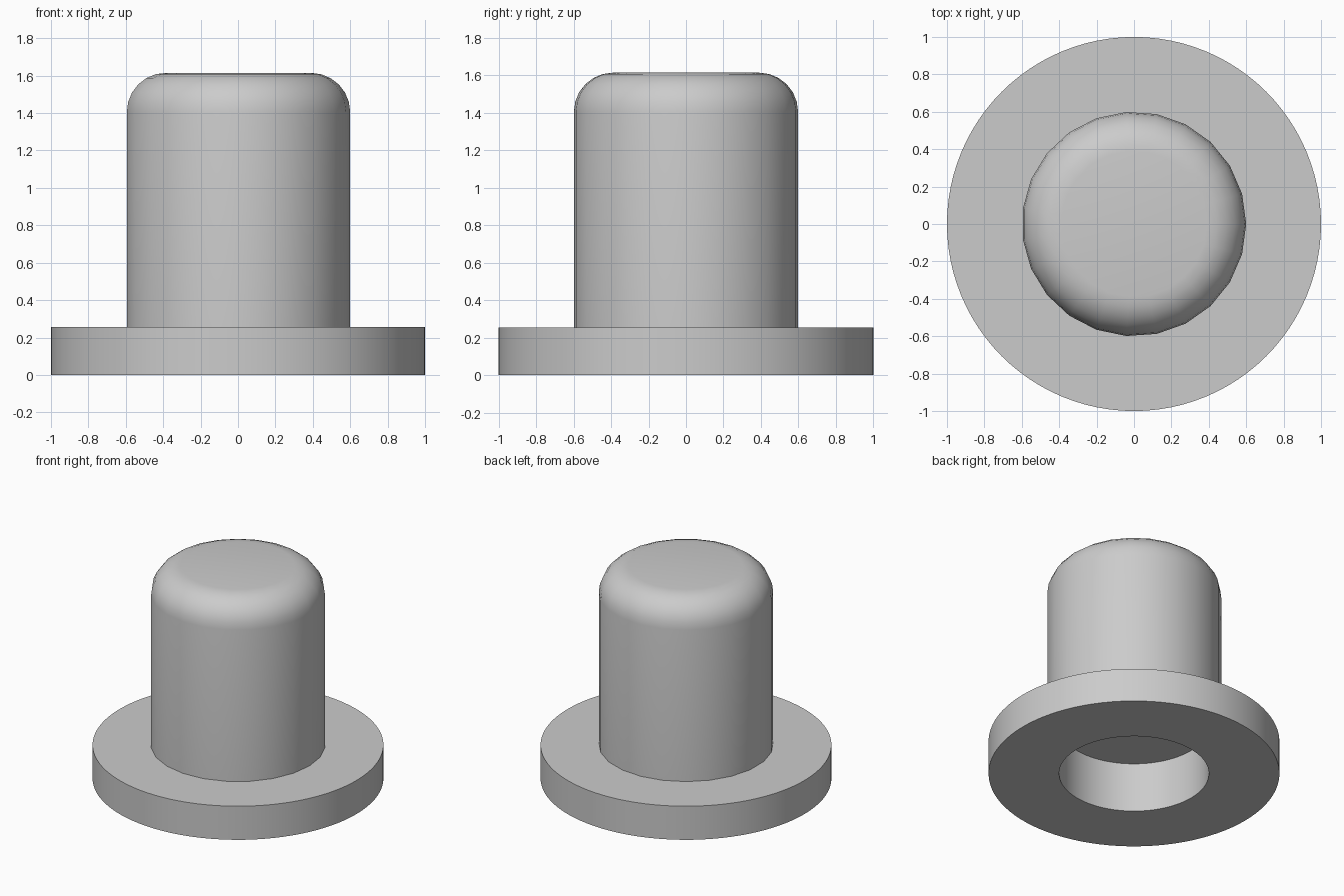
import bpy
import bmesh
from math import sin, cos, pi, radians

default_cube = bpy.data.objects.get("Cube")
if default_cube:
    bpy.data.objects.remove(default_cube, do_unlink=True)

# Single grey material
grey = bpy.data.materials.new("plain grey")
grey.use_nodes = True
colour = (0.6, 0.6, 0.6, 1)
grey.diffuse_color = colour
grey.node_tree.nodes["Principled BSDF"].inputs["Base Color"].default_value = colour


def lathe(name, profile, sides, cap_start=False, cap_end=False):
    """Revolve (radius, height) points around z, optionally capping the ends."""
    bm = bmesh.new()
    angles = [2 * pi * i / sides for i in range(sides)]
    rings = [[bm.verts.new((r * cos(a), r * sin(a), z)) for a in angles]
             for r, z in profile]
    for low, high in zip(rings, rings[1:]):
        for i in range(sides):
            j = (i + 1) % sides
            bm.faces.new((low[i], low[j], high[j], high[i]))
    if cap_start:
        bm.faces.new(rings[0][::-1])
    if cap_end:
        bm.faces.new(rings[-1])
    mesh = bpy.data.meshes.new(name)
    bm.to_mesh(mesh)
    bm.free()
    mesh.materials.append(grey)
    obj = bpy.data.objects.new(name, mesh)
    bpy.context.collection.objects.link(obj)
    bpy.ops.object.select_all(action="DESELECT")
    obj.select_set(True)
    bpy.context.view_layer.objects.active = obj
    bpy.ops.object.shade_smooth_by_angle(angle=radians(35))
    return obj


flange_top = 0.255
body_radius = 0.6
body_top = 1.615
fillet = 0.21
socket_radius = 0.515
socket_depth = 0.375

# Flange with the blind socket in its underside
lathe("flange", [(socket_radius, socket_depth), (socket_radius, 0), (1, 0),
                 (1, flange_top), (0.57, flange_top)], 96, cap_start=True)

# Upright body with a rounded top edge
steps = 6
arc = [(body_radius - fillet + fillet * cos(pi / 2 * k / steps),
        body_top - fillet + fillet * sin(pi / 2 * k / steps))
       for k in range(steps + 1)]
lathe("body", [(body_radius, flange_top)] + arc, 23, cap_end=True)
